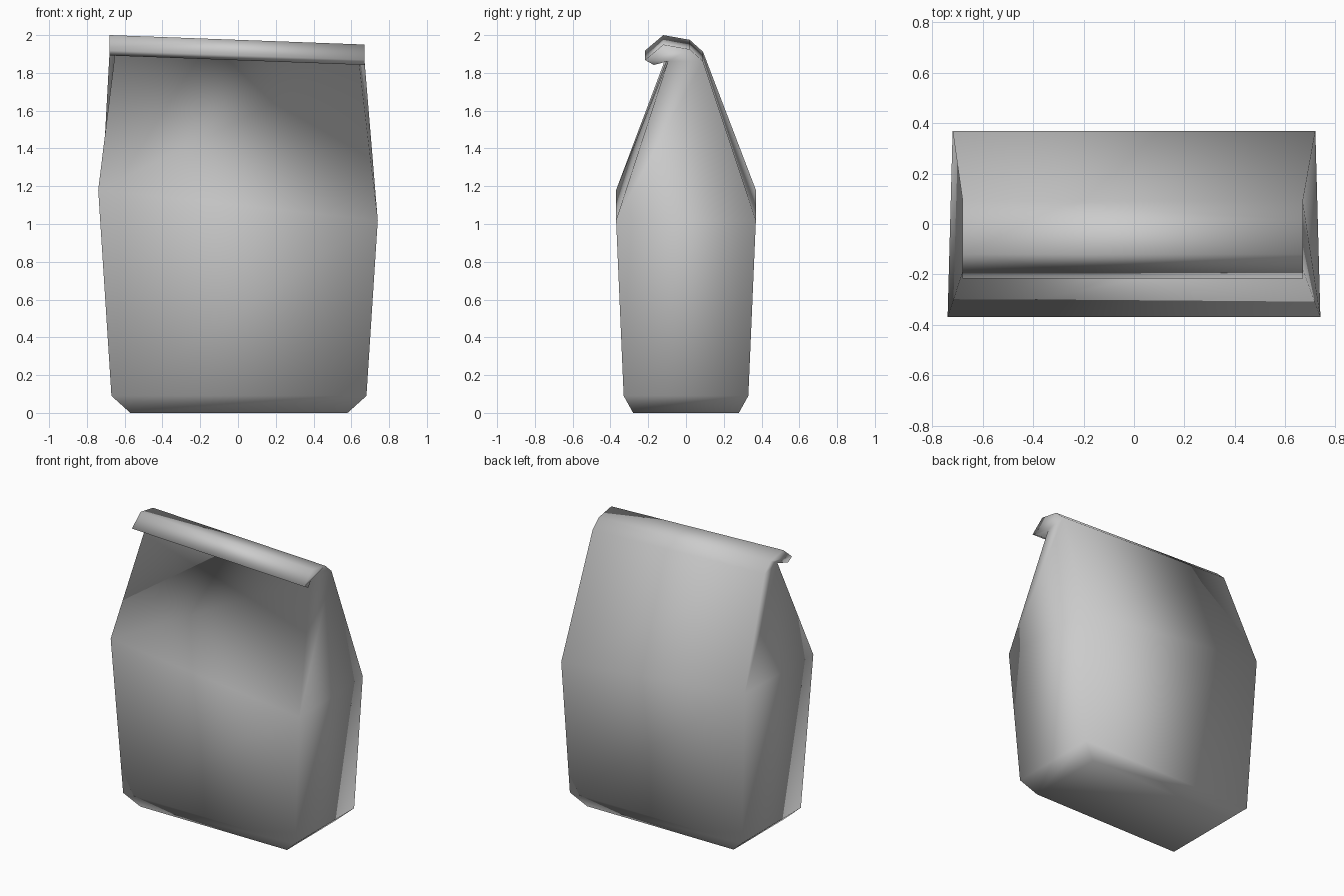
import bpy, bmesh

cube = bpy.data.objects.get("Cube")
if cube:
    bpy.data.objects.remove(cube, do_unlink=True)

paper = bpy.data.materials.new("grey_paper")
paper.use_nodes = True
GREY = (0.6, 0.6, 0.6, 1)
paper.diffuse_color = GREY
paper.node_tree.nodes["Principled BSDF"].inputs["Base Color"].default_value = GREY

bm = bmesh.new()


def ring(half_y, z_left, z_right, front_x, back_x):
    """Four corners: front -x, front +x, back +x, back -x."""
    f0, f1 = front_x
    b0, b1 = back_x
    return [bm.verts.new(p) for p in (
        (f0, half_y[0], z_left), (f1, half_y[0], z_right),
        (b1, half_y[1], z_right), (b0, half_y[1], z_left))]


# Bag body: base, chamfer, widest crease and slanted mouth
rings = [
    ring((-0.28, 0.28), 0, 0, (-0.57, 0.58), (-0.57, 0.58)),
    ring((-0.33, 0.33), 0.09, 0.09, (-0.67, 0.68), (-0.67, 0.68)),
    ring((-0.37, 0.37), 1.18, 1.02, (-0.74, 0.74), (-0.72, 0.72)),
    ring((-0.095, 0.09), 1.912, 1.862, (-0.65, 0.64), (-0.68, 0.67)),
]
bm.faces.new(rings[0][::-1])
for low, high in zip(rings, rings[1:]):
    for i in range(4):
        j = (i + 1) % 4
        bm.faces.new((low[i], low[j], high[j], high[i]))

# Rolled top: sweep the fold profile (y, z) from the back panel to the front panel
fold = [(0.02, 1.975), (-0.12, 2.0), (-0.217, 1.918), (-0.17, 1.892)]
f_left, f_right, b_right, b_left = rings[-1]
left, right = [b_left], [b_right]
for y, z in fold:
    left.append(bm.verts.new((-0.68, y, z)))
    right.append(bm.verts.new((0.67, y, z - 0.05)))
left.append(f_left)
right.append(f_right)
for i in range(len(left) - 1):
    bm.faces.new((left[i], right[i], right[i + 1], left[i + 1]))

# Closed ends of the roll
bm.faces.new(left)
bm.faces.new(right[::-1])
bmesh.ops.recalc_face_normals(bm, faces=bm.faces[:])
for face in bm.faces:
    face.smooth = True

mesh = bpy.data.meshes.new("paper_bag")
bm.to_mesh(mesh)
bm.free()
mesh.materials.append(paper)
bpy.context.collection.objects.link(bpy.data.objects.new("paper_bag", mesh))
